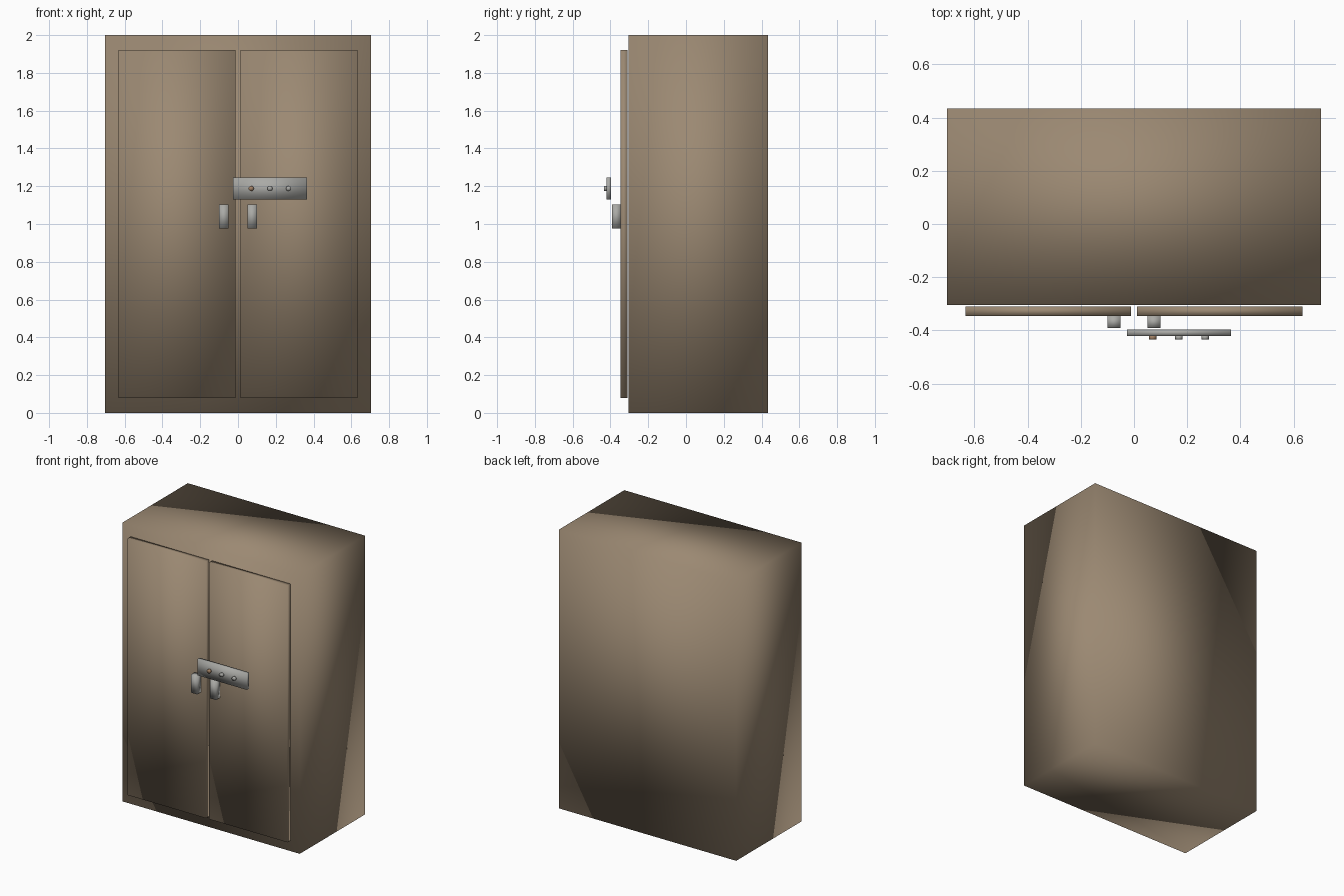
import bpy
from math import pi

cube = bpy.data.objects.get("Cube")
if cube:
    bpy.data.objects.remove(cube)


def material(name, rgb):
    m = bpy.data.materials.new(name)
    m.use_nodes = True
    color = (*rgb, 1)
    m.diffuse_color = color
    m.node_tree.nodes["Principled BSDF"].inputs["Base Color"].default_value = color
    return m


wood = material("brown wood", (0.33, 0.25, 0.17))
steel = material("grey steel", (0.4, 0.4, 0.38))
copper = material("dull copper", (0.36, 0.22, 0.13))


def finish(name, mat):
    ob = bpy.context.object
    ob.name = name
    ob.data.materials.append(mat)
    bpy.ops.object.shade_smooth()
    return ob


def box(name, x, y, z, mat):
    """Soft-shaded block spanning the given (low, high) ranges."""
    spans = (x, y, z)
    bpy.ops.mesh.primitive_cube_add(size=1, location=[(a + b) / 2 for a, b in spans])
    bpy.context.object.scale = [b - a for a, b in spans]
    bpy.ops.object.transform_apply(location=False, rotation=False, scale=True)
    return finish(name, mat)


# Cabinet carcass
box("cabinet_body", (-0.703, 0.703), (-0.304, 0.435), (0, 2), wood)

# Doors and their pulls, one on each side of the centre gap
for side, s in (("right", -1), ("left", 1)):
    box(side + "_door", sorted((s * 0.012, s * 0.633)), (-0.346, -0.31), (0.08, 1.92), wood)
    box(side + "_handle", sorted((s * 0.05, s * 0.1)), (-0.391, -0.346), (0.975, 1.104), steel)

# Latch plate with three rivets
box("latch_plate", (-0.027, 0.365), (-0.421, -0.397), (1.13, 1.247), steel)
for i in range(3):
    bpy.ops.mesh.primitive_cylinder_add(
        vertices=16, radius=0.014, depth=0.016,
        location=(0.07 + i * 0.099, -0.427, 1.188), rotation=(pi / 2, 0, 0))
    finish(f"latch_rivet_{i + 1}", steel if i else copper)
